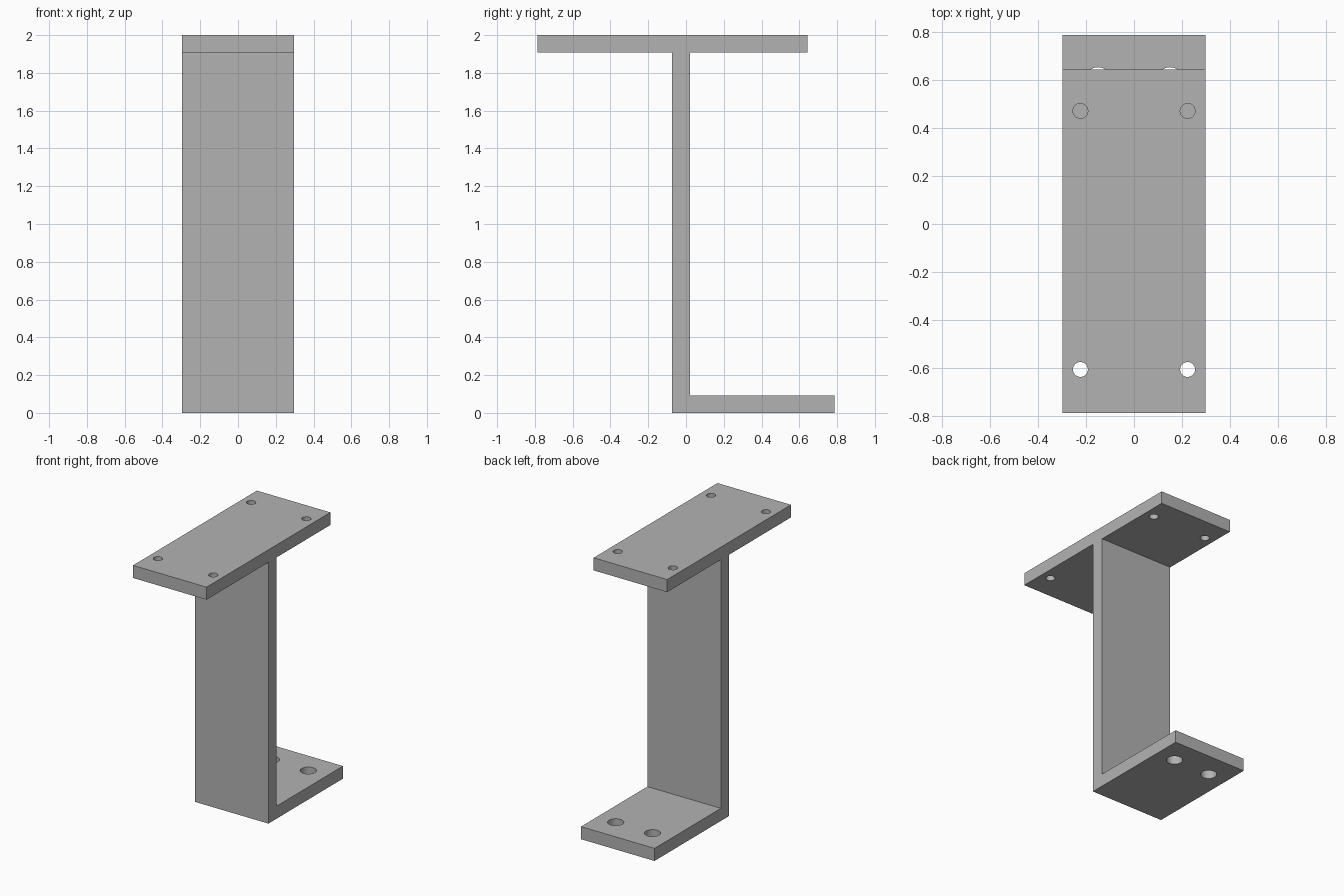
import bpy
import bmesh

cube = bpy.data.objects.get("Cube")
if cube:
    bpy.data.objects.remove(cube, do_unlink=True)

HALF_WIDTH = 0.297
HEIGHT = 2.0
THICK = 0.092
TOP_FRONT, TOP_BACK = -0.787, 0.642
WEB_FRONT, WEB_BACK = -0.073, 0.022
FOOT_BACK = 0.787

grey = bpy.data.materials.new("plain grey")
grey.use_nodes = True
colour = (0.45, 0.45, 0.45, 1)
grey.diffuse_color = colour
grey.node_tree.nodes["Principled BSDF"].inputs["Base Color"].default_value = colour


def add_object(name, bm):
    mesh = bpy.data.meshes.new(name)
    bmesh.ops.recalc_face_normals(bm, faces=bm.faces)
    bm.to_mesh(mesh)
    bm.free()
    mesh.materials.append(grey)
    obj = bpy.data.objects.new(name, mesh)
    bpy.context.collection.objects.link(obj)
    return obj


# Bracket: side profile (y, z) swept across the width
under_top = HEIGHT - THICK
profile = [
    (WEB_FRONT, 0), (FOOT_BACK, 0), (FOOT_BACK, THICK), (WEB_BACK, THICK),
    (WEB_BACK, under_top), (TOP_BACK, under_top), (TOP_BACK, HEIGHT),
    (TOP_FRONT, HEIGHT), (TOP_FRONT, under_top), (WEB_FRONT, under_top),
]
bm = bmesh.new()
side = bm.faces.new([bm.verts.new((-HALF_WIDTH, y, z)) for y, z in profile])
swept = bmesh.ops.extrude_face_region(bm, geom=[side], use_keep_orig=True)
bmesh.ops.translate(
    bm, vec=(2 * HALF_WIDTH, 0, 0),
    verts=[v for v in swept["geom"] if isinstance(v, bmesh.types.BMVert)])
bracket = add_object("bracket", bm)

# Bolt hole cutters: x offset, y, plate centre z, radius
holes = [
    (0.223, 0.47, HEIGHT - THICK / 2, 0.031),
    (0.223, -0.605, HEIGHT - THICK / 2, 0.031),
    (0.149, 0.598, THICK / 2, 0.054),
]
bm = bmesh.new()
for x, y, z, radius in holes:
    for sign in (-1, 1):
        made = bmesh.ops.create_cone(
            bm, cap_ends=True, segments=32, radius1=radius, radius2=radius,
            depth=THICK * 2)
        bmesh.ops.translate(bm, verts=made["verts"], vec=(sign * x, y, z))
cutter = add_object("bolt_hole_cutter", bm)
cutter.hide_render = True

# Drill the holes and discard the cutter
drill = bracket.modifiers.new("bolt holes", "BOOLEAN")
drill.operation = "DIFFERENCE"
drill.solver = "EXACT"
drill.object = cutter
bpy.ops.object.select_all(action="DESELECT")
bracket.select_set(True)
bpy.context.view_layer.objects.active = bracket
bpy.ops.object.modifier_apply(modifier=drill.name)
bpy.data.objects.remove(cutter, do_unlink=True)

# Smooth hole walls, sharp plate edges
bpy.ops.object.shade_smooth_by_angle()
